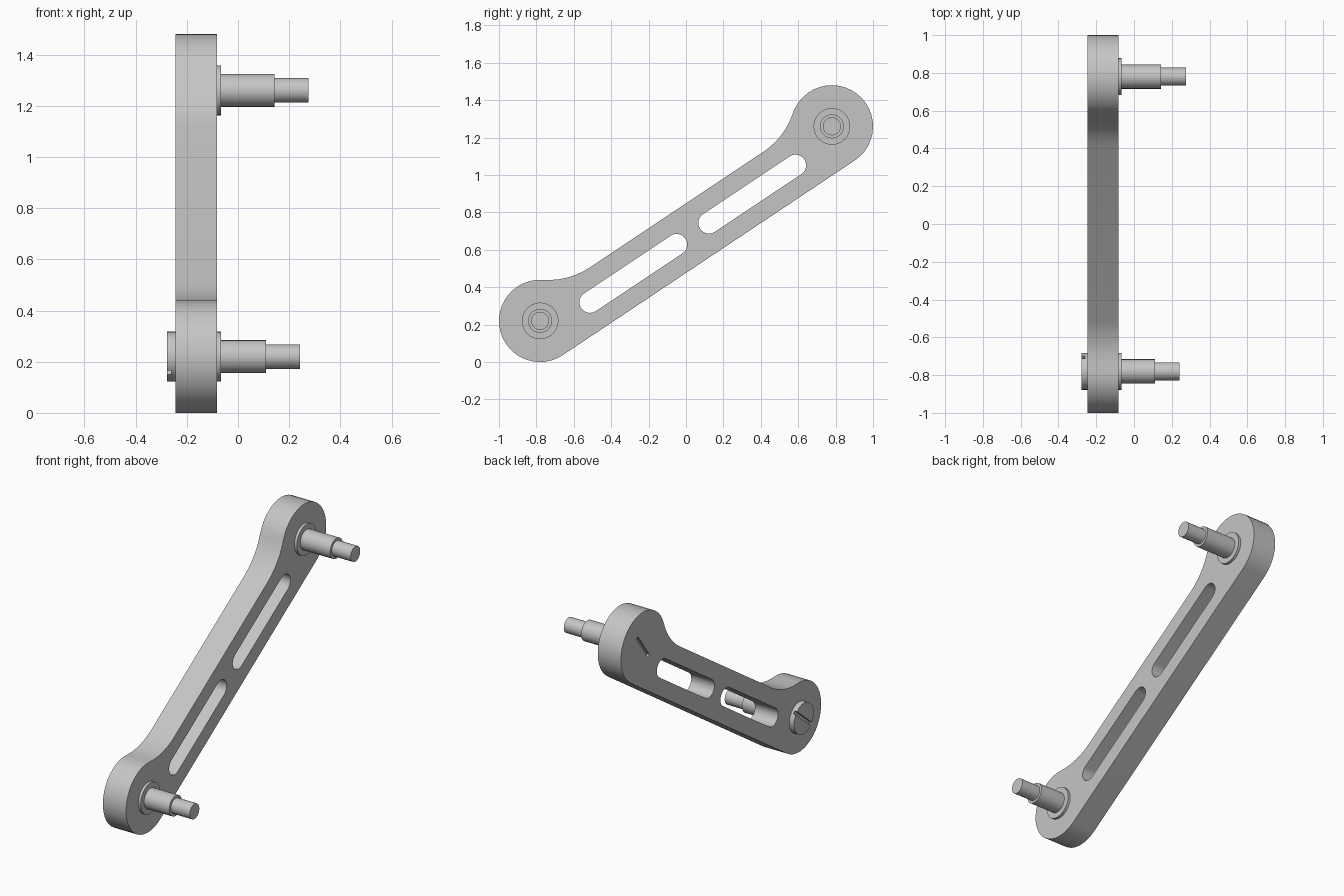
import bpy, bmesh
from math import pi, sin, cos, atan2, hypot, radians
from mathutils import Vector

if "Cube" in bpy.data.objects:
    bpy.data.objects.remove(bpy.data.objects["Cube"])

steel = bpy.data.materials.new("grey_steel")
steel.use_nodes = True
GREY = (0.56, 0.56, 0.56, 1)
steel.diffuse_color = GREY
steel.node_tree.nodes["Principled BSDF"].inputs["Base Color"].default_value = GREY

# Main dimensions: hub centres in (y, z), arm thickness along x
LOW, HIGH = Vector((-0.78, 0.22)), Vector((0.78, 1.26))
MID = (LOW + HIGH) / 2
HALF = (HIGH - LOW).length / 2
TILT = atan2(HIGH.y - LOW.y, HIGH.x - LOW.x)
BACK, FRONT = -0.245, -0.083
HUB_R, TOP_EDGE, FILLET_R = 0.22, 0.09, 0.4


def arc(cx, cy, r, a0, a1, n):
    return [(cx + r * cos(a0 + (a1 - a0) * i / n), cy + r * sin(a0 + (a1 - a0) * i / n))
            for i in range(n + 1)]


def stadium(u0, u1, v, r, n=12):
    return arc(u1, v, r, -pi / 2, pi / 2, n) + arc(u0, v, r, pi / 2, 3 * pi / 2, n)


def finish(name, bm):
    bmesh.ops.recalc_face_normals(bm, faces=bm.faces)
    mesh = bpy.data.meshes.new(name)
    bm.to_mesh(mesh)
    bm.free()
    mesh.materials.append(steel)
    ob = bpy.data.objects.new(name, mesh)
    bpy.context.collection.objects.link(ob)
    return ob


def prism(name, outline, centre, angle, x0, x1):
    """Extrude a flat outline, turned by angle about centre, along x."""
    bm = bmesh.new()
    c, s = cos(angle), sin(angle)
    verts = [bm.verts.new((x0, centre.x + u * c - v * s, centre.y + u * s + v * c))
             for u, v in outline]
    face = bm.faces.new(verts)
    out = bmesh.ops.extrude_face_region(bm, geom=[face])["geom"]
    bmesh.ops.translate(bm, vec=(x1 - x0, 0, 0),
                        verts=[g for g in out if isinstance(g, bmesh.types.BMVert)])
    return finish(name, bm)


def lathe(name, profile, centre, n=32):
    """Turn an (x, radius) profile about an axis along x."""
    bm = bmesh.new()
    rings = [[bm.verts.new((x, p[0], p[1])) for p in arc(*centre, r, 0, 2 * pi, n)[:-1]]
             for x, r in profile]
    for a, b in zip(rings, rings[1:]):
        for i in range(n):
            j = (i + 1) % n
            bm.faces.new((a[i], a[j], b[j], b[i]))
    bm.faces.new(rings[0])
    bm.faces.new(rings[-1])
    return finish(name, bm)


def cut(ob, cutter):
    cutter.hide_render = True
    mod = ob.modifiers.new("cut", "BOOLEAN")
    mod.operation, mod.solver, mod.object = "DIFFERENCE", "EXACT", cutter
    bpy.context.view_layer.objects.active = ob
    bpy.ops.object.modifier_apply(modifier=mod.name)
    bpy.data.objects.remove(cutter)


# Arm outline: one hub with its blend into the bar, then mirrored
rise = TOP_EDGE + FILLET_R
run = (((HUB_R + FILLET_R) ** 2) - rise ** 2) ** 0.5
touch = atan2(rise, -run)
half = arc(HALF, 0, HUB_R, -pi / 2, touch, 24)
half += arc(HALF - run, rise, FILLET_R, touch - pi, -pi / 2, 6)[1:]
arm = prism("arm", half + [(-u, v) for u, v in reversed(half)], MID, TILT, BACK, FRONT)

# Two long openings through the bar
bar_mid = (TOP_EDGE - HUB_R) / 2
for side in (-1, 1):
    u0, u1 = sorted((side * 0.104, side * 0.66))
    cut(arm, prism("opening_cutter", stadium(u0, u1, bar_mid, 0.057), MID, TILT, -0.4, 0.1))

# Driver slot of the flush upper pin
slot = [(-0.097, -0.01), (0.097, -0.01), (0.097, 0.01), (-0.097, 0.01)]
cut(arm, prism("slot_cutter", slot, HIGH, radians(54), -0.3, BACK + 0.018))


# Stepped pins with a collar against the arm
def pin_profile(start, shoulder, tip):
    return start + [(FRONT - 0.01, 0.064), (FRONT - 0.01, 0.098), (-0.066, 0.098),
                    (-0.066, 0.064), (shoulder, 0.064), (shoulder, 0.048), (tip, 0.048)]


upper_pin = lathe("upper_pin", pin_profile([(-0.2, 0.064)], 0.143, 0.275), HIGH)
head = [(-0.278, 0.098), (BACK + 0.005, 0.098), (BACK + 0.005, 0.064)]
lower_pin = lathe("lower_pin", pin_profile(head, 0.11, 0.242), LOW)
long_slot = [(u * 1.3, v) for u, v in slot]
cut(lower_pin, prism("slot_cutter", long_slot, LOW, radians(40), -0.35, -0.26))

# Smooth round surfaces, crisp edges
bpy.ops.object.select_all(action="DESELECT")
for ob in (arm, upper_pin, lower_pin):
    ob.select_set(True)
bpy.context.view_layer.objects.active = arm
bpy.ops.object.shade_smooth_by_angle(angle=radians(30))
